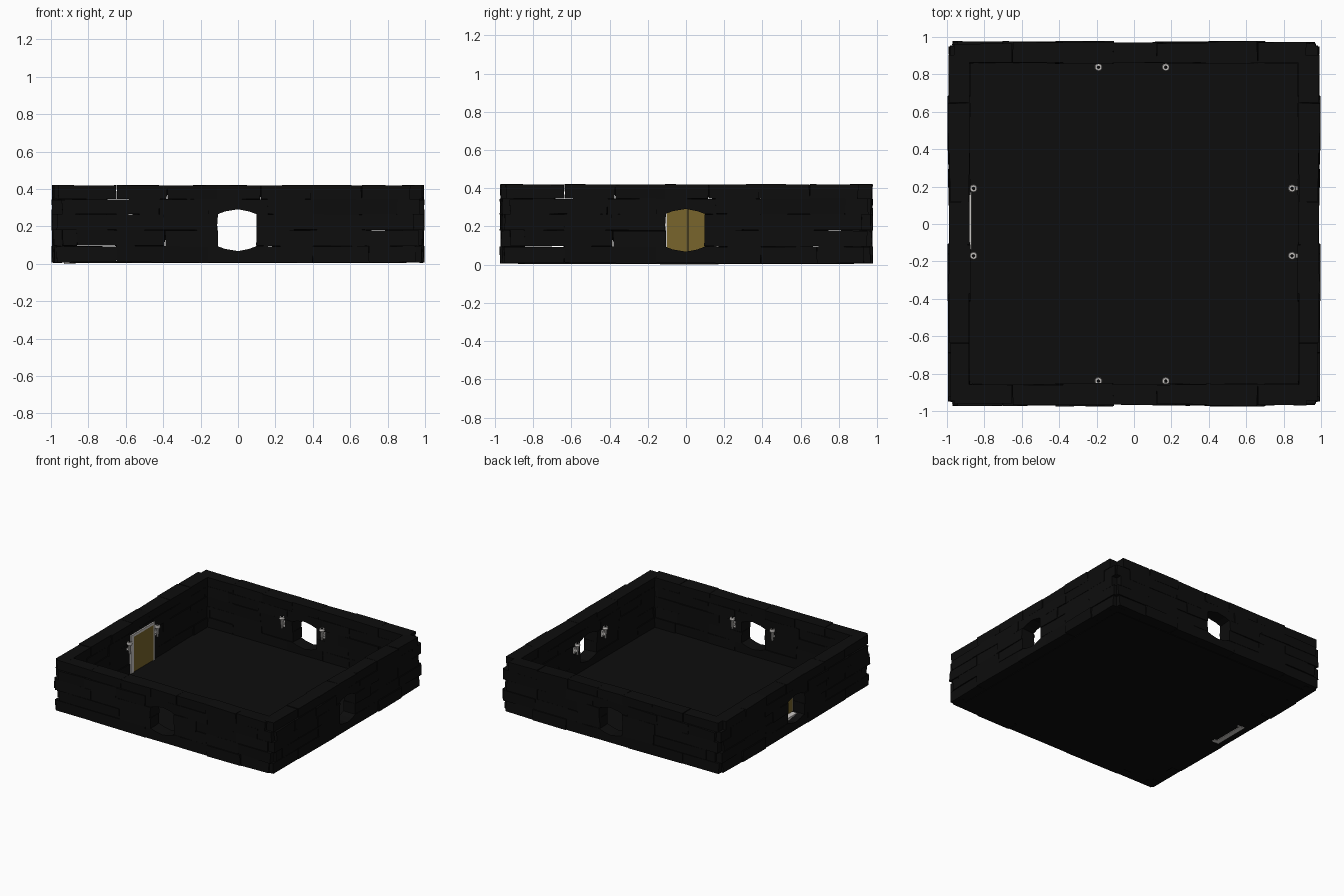
import bpy, bmesh, random
from mathutils import Vector

if "Cube" in bpy.data.objects:
    bpy.data.objects.remove(bpy.data.objects["Cube"], do_unlink=True)


def material(name, rgb):
    m = bpy.data.materials.new(name)
    m.use_nodes = True
    m.diffuse_color = (*rgb, 1)
    m.node_tree.nodes["Principled BSDF"].inputs["Base Color"].default_value = (*rgb, 1)
    return m


STONE = material("black stone", (0.004, 0.004, 0.004))
GOLD = material("dull gold", (0.19, 0.13, 0.025))
METAL = material("pale metal", (0.6, 0.58, 0.56))


def finish(name, bm, mat):
    bmesh.ops.recalc_face_normals(bm, faces=bm.faces)
    mesh = bpy.data.meshes.new(name)
    bm.to_mesh(mesh)
    bm.free()
    mesh.materials.append(mat)
    ob = bpy.data.objects.new(name, mesh)
    bpy.context.collection.objects.link(ob)
    return ob


def add_box(bm, lo, hi):
    lo, hi = Vector(lo), Vector(hi)
    verts = bmesh.ops.create_cube(bm, size=1)["verts"]
    for v in verts:
        v.co = (lo + hi) / 2 + v.co * (hi - lo)
    return verts


def box(name, lo, hi, mat):
    bm = bmesh.new()
    add_box(bm, lo, hi)
    return finish(name, bm, mat)


def add_prism(bm, outline, depth):
    """Extrude an outline in (along, up) through the wall thickness."""
    verts = [bm.verts.new((u, 0, z)) for u, z in outline]
    face = bm.faces.new(verts)
    out = bmesh.ops.extrude_face_region(bm, geom=[face])["geom"]
    for v in out:
        if isinstance(v, bmesh.types.BMVert):
            v.co.y += depth


# Masonry: courses of irregular bricks, in (along, outward, up) coordinates
LEVELS = [0.008, 0.095, 0.18, 0.265, 0.345, 0.42]
JOINTS = [
    [-0.97, -0.65, -0.16, 0.16, 0.40, 0.70, 0.95],
    [-0.94, -0.86, -0.39, -0.11, 0.10, 0.39, 0.68, 0.97],
    [-0.97, -0.65, -0.40, -0.11, 0.10, 0.30, 0.66, 0.94],
    [-0.94, -0.70, -0.42, -0.16, 0.16, 0.40, 0.85, 0.97],
    [-0.96, -0.65, -0.38, -0.11, 0.12, 0.39, 0.66, 0.92],
]
ARCH = [(-0.11, 0), (-0.07, 0.015), (0, 0.027), (0.06, 0.015), (0.10, 0)]
DEPTH = 0.108


def wall(name, place, reach):
    rng = random.Random(4)
    bm = bmesh.new()
    for row, joints in enumerate(JOINTS):
        z0, z1 = LEVELS[row], LEVELS[row + 1]
        for u0, u1 in zip(joints, joints[1:]):
            if u0 < 0 < u1 and row in (1, 2):
                continue  # doorway
            if u0 < 0 < u1 and row in (0, 3):
                # sill and lintel with a shallow arch
                base, far, sign = (z1, z0, -1) if row == 0 else (z0, z1, 1)
                arch = [(u, base + sign * h) for u, h in ARCH]
                add_prism(bm, [(u0, far), (u0, base)] + arch + [(u1, base), (u1, far)], DEPTH)
                continue
            inner, outer = rng.uniform(-0.004, 0.005), DEPTH + rng.uniform(-0.006, 0.007)
            for v in add_box(bm, (u0 * reach, inner, z0), (u1 * reach, outer, z1)):
                v.co.x += rng.uniform(-0.004, 0.004)
                v.co.y += rng.uniform(-0.003, 0.003)
                v.co.z += rng.uniform(-0.003, 0.003)
    for v in bm.verts:
        v.co = place(*v.co)
    finish(name, bm, STONE)


wall("front_wall", lambda u, t, z: Vector((u, -0.858 - t, z)), 1.0)
wall("back_wall", lambda u, t, z: Vector((u, 0.862 + t, z)), 1.0)
wall("left_wall", lambda u, t, z: Vector((0.88 + t, u, z)), 0.98)
wall("right_wall", lambda u, t, z: Vector((-0.88 - t, u, z)), 0.98)
box("floor", (-0.9, -0.88, 0.004), (0.9, 0.88, 0.016), STONE)

# Double door on the right wall with its frame
for side, (y0, y1) in {"front": (-0.10, 0.009), "back": (0.013, 0.155)}.items():
    box("door_leaf_" + side, (-0.888, y0, 0.017), (-0.872, y1, 0.305), GOLD)
box("door_seam", (-0.886, 0.009, 0.017), (-0.876, 0.013, 0.305), STONE)
box("door_front_jamb", (-0.89, -0.135, 0), (-0.868, -0.10, 0.325), METAL)
box("door_back_jamb", (-0.89, 0.155, 0), (-0.868, 0.17, 0.325), METAL)
box("door_head", (-0.89, -0.10, 0.305), (-0.868, 0.155, 0.325), METAL)
box("door_threshold", (-0.93, -0.135, 0), (-0.888, 0.17, 0.09), METAL)


# Wall torches: cup on a stem, held by a bracket reaching back to the wall
def torch(name, x, y, out):
    bm = bmesh.new()
    for r0, r1, z0, z1 in ((0.008, 0.012, 0.2, 0.265), (0.012, 0.022, 0.262, 0.278),
                           (0.022, 0.018, 0.278, 0.292)):
        ring = bmesh.ops.create_cone(bm, cap_ends=True, segments=10, radius1=r0,
                                     radius2=r1, depth=z1 - z0)["verts"]
        bmesh.ops.translate(bm, verts=ring, vec=(x, y, (z0 + z1) / 2))
    side = Vector((abs(out[1]), abs(out[0]), 0)) * 0.012
    start, end = Vector((x, y, 0)), Vector((x, y, 0)) + Vector((*out, 0)) * 0.032
    plate = end - Vector((*out, 0)) * 0.012
    for a, z0, z1 in ((start, 0.225, 0.242), (plate, 0.205, 0.255)):
        corners = [a - side, a + side, end - side, end + side]
        lo = Vector([min(c[i] for c in corners) for i in range(3)])
        hi = Vector([max(c[i] for c in corners) for i in range(3)])
        lo.z, hi.z = z0, z1
        add_box(bm, lo, hi)
    finish(name, bm, METAL)
    bm = bmesh.new()
    coal = bmesh.ops.create_cone(bm, cap_ends=True, segments=8, radius1=0.009,
                                 radius2=0.006, depth=0.006)["verts"]
    bmesh.ops.translate(bm, verts=coal, vec=(x, y, 0.294))
    finish(name + "_coal", bm, STONE)


for i, along in enumerate((-0.18, 0.18)):
    torch(f"front_torch_{i}", along - 0.01, -0.84, (0, -1))
    torch(f"back_torch_{i}", along - 0.01, 0.838, (0, 1))
    torch(f"left_torch_{i}", 0.845, along + 0.01, (1, 0))
    torch(f"right_torch_{i}", -0.858, along + 0.01, (-1, 0))
